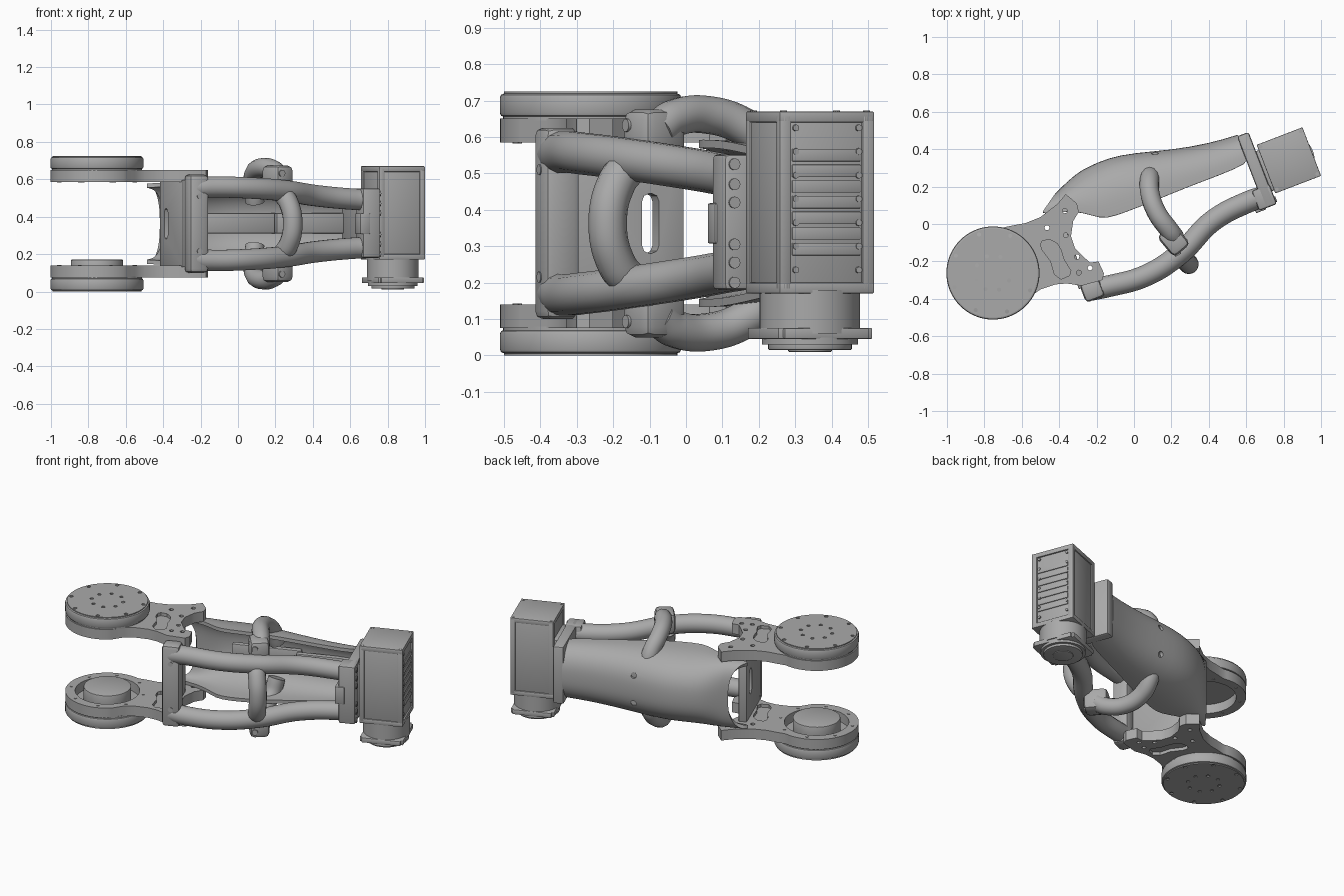
import bpy, bmesh, math
from mathutils import Vector, Matrix

if "Cube" in bpy.data.objects:
    bpy.data.objects.remove(bpy.data.objects["Cube"])

MID = 0.3625                      # mirror height between upper and lower halves
TILT = math.radians(21)           # heading of the link
LINK = Matrix.Rotation(TILT, 4, 'Z')
PIVOT = (-0.754, -0.262)

grey = bpy.data.materials.new("machined grey")
grey.use_nodes = True
grey.diffuse_color = (0.40, 0.40, 0.40, 1)
grey.node_tree.nodes["Principled BSDF"].inputs["Base Color"].default_value = (0.40, 0.40, 0.40, 1)


def flip(z, s):
    return MID + s * (z - MID)


def span(a, b, s):
    return sorted((flip(a, s), flip(b, s)))


def select(obj):
    bpy.ops.object.select_all(action='DESELECT')
    obj.select_set(True)
    bpy.context.view_layer.objects.active = obj


def finish(obj, angle=35):
    select(obj)
    if obj.type == 'CURVE':
        bpy.ops.object.convert(target='MESH')
        obj = bpy.context.object
    for m in list(obj.modifiers):
        bpy.ops.object.modifier_apply(modifier=m.name)
    obj.data.materials.clear()
    obj.data.materials.append(grey)
    bpy.ops.object.shade_smooth_by_angle(angle=math.radians(angle))
    return obj


def from_bmesh(name, bm, bevel=0):
    bmesh.ops.recalc_face_normals(bm, faces=bm.faces)
    me = bpy.data.meshes.new(name)
    bm.to_mesh(me)
    bm.free()
    obj = bpy.data.objects.new(name, me)
    bpy.context.collection.objects.link(obj)
    if bevel:
        b = obj.modifiers.new("bevel", 'BEVEL')
        b.width, b.segments, b.limit_method = bevel, 2, 'ANGLE'
    return finish(obj)


def box(name, u, v, z, bevel=0.006, frame=LINK):
    """Box given by ranges along the link, across it and in height."""
    bm = bmesh.new()
    bmesh.ops.create_cube(bm, size=1)
    size = [r[1] - r[0] for r in (u, v, z)]
    mid = [(r[1] + r[0]) / 2 for r in (u, v, z)]
    bmesh.ops.transform(bm, matrix=frame @ Matrix.Translation(mid) @ Matrix.Diagonal((*size, 1)), verts=bm.verts)
    return from_bmesh(name, bm, bevel)


def cyl(name, r, base, axis, length, bevel=0, seg=16):
    bm = bmesh.new()
    bmesh.ops.create_cone(bm, cap_ends=True, segments=seg, radius1=r, radius2=r, depth=length)
    axis = Vector(axis).normalized()
    turn = axis.to_track_quat('Z', 'Y').to_matrix().to_4x4()
    bmesh.ops.transform(bm, matrix=Matrix.Translation(Vector(base) + axis * length / 2) @ turn, verts=bm.verts)
    return from_bmesh(name, bm, bevel)


def tube(name, points, r):
    cu = bpy.data.curves.new(name, 'CURVE')
    cu.dimensions, cu.bevel_depth, cu.bevel_resolution = '3D', r, 5
    cu.use_fill_caps, cu.resolution_u = True, 10
    sp = cu.splines.new('BEZIER')
    sp.bezier_points.add(len(points) - 1)
    for bp, p in zip(sp.bezier_points, points):
        bp.co = p
        bp.handle_left_type = bp.handle_right_type = 'AUTO'
    obj = bpy.data.objects.new(name, cu)
    bpy.context.collection.objects.link(obj)
    return finish(obj, 50)


def flat_plate(name, loops, z0, z1):
    """Extruded outline; every loop after the first is a hole."""
    cu = bpy.data.curves.new(name, 'CURVE')
    cu.dimensions, cu.fill_mode, cu.extrude = '2D', 'BOTH', (z1 - z0) / 2
    for loop in loops:
        sp = cu.splines.new('POLY')
        sp.points.add(len(loop) - 1)
        for p, c in zip(sp.points, loop):
            p.co = (c[0], c[1], 0, 1)
        sp.use_cyclic_u = True
    obj = bpy.data.objects.new(name, cu)
    bpy.context.collection.objects.link(obj)
    obj.location.z = (z0 + z1) / 2
    return finish(obj, 30)


def cut(obj, cutter):
    cutter.hide_render = True
    m = obj.modifiers.new("cut", 'BOOLEAN')
    m.object, m.operation, m.solver = cutter, 'DIFFERENCE', 'EXACT'
    finish(obj)
    bpy.data.objects.remove(cutter)


def ring(cx, cy, r, n, start=0, stop=360, ends=False):
    step = (stop - start) / (n - 1 if ends else n)
    return [(cx + r * math.cos(math.radians(start + i * step)),
             cy + r * math.sin(math.radians(start + i * step))) for i in range(n)]


# Fork arms with round pivot discs, upper and lower
outline = ring(*PIVOT, 0.248, 48, 78, 310, True) + [
    (-.55, -.385), (-.5, -.35), (-.42, -.323), (-.36, -.318), (-.28, -.33), (-.17, -.3), (-.16, -.265),
    (-.19, -.2), (-.235, -.207), (-.27, -.175), (-.315, -.13), (-.337, -.065), (-.325, .016),
    (-.295, .065), (-.305, .11), (-.365, .16), (-.41, .107), (-.5, .037), (-.58, .005), (-.65, -.008)]
window = [(-.49, -.09), (-.45, -.083), (-.41, -.105), (-.39, -.14), (-.375, -.19), (-.338, -.25),
          (-.345, -.275), (-.39, -.295), (-.425, -.27), (-.445, -.2), (-.49, -.14), (-.5, -.11)]
bolts = [(-.37, .07), (-.365, -.06), (-.465, -.02), (-.235, -.235), (-.295, -.26), (-.305, -.175)]
for s, side in ((1, "upper"), (-1, "lower")):
    flat_plate(side + "_fork_arm", [outline, window, ring(*PIVOT, .19, 48)] +
               [ring(x, y, .013, 12) for x, y in bolts], *span(.585, .65, s))
    flat_plate(side + "_pocket_floor", [window], *span(.605, .63, s))
    up = (0, 0, s)
    cyl(side + "_disc_neck", .24, (*PIVOT, flip(.645, s)), up, .015, 0, 64)
    cyl(side + "_pivot_disc", .249, (*PIVOT, flip(.655, s)), up, .064, .011, 64)
    holes = [ring(x, y, .011, 12) for r in (.219, .095) for x, y in ring(*PIVOT, r, 8, 20, 380)]
    flat_plate(side + "_disc_cap", [ring(*PIVOT, .238, 64)] + holes, *span(.718, .725, s))
    for x, y in ring(*PIVOT, .218, 8, 20, 380):
        cyl(side + "_arm_screw", .009, (x, y, flip(.588, s)), (0, 0, -s), .006, 0, 10)
cyl("pivot_boss", .14, (*PIVOT, .06), (0, 0, 1), .11, .005, 48)

# Front bar and slotted web joining the fork arms
box("front_bar", (-.39, -.28), (-.302, -.20), (.1, .625), .022)
web = box("web_plate", (-.40, -.35), (-.22, .13), (.13, .595))
cut(web, box("slot_cutter", (-.5, -.25), (.005, .055), (.28, .445), .022))
for s in (1, -1):
    spot = LINK @ Vector((-.335, -.296, flip(.51, s)))
    cyl("bar_screw", .015, spot, LINK @ Vector((0, -1, 0)), .009)

# Rear half-tube shell: along, spine, rim, half height, end notch
stations = [(-.45, .306, .225, .215, .12), (-.28, .34, .19, .222, .03), (-.19, .362, .12, .228, 0),
            (-.13, .374, .077, .23, 0), (0, .381, .076, .23, 0), (.136, .356, .076, .225, 0),
            (.33, .298, .083, .207, 0), (.53, .258, .08, .19, 0), (.69, .247, .085, .18, 0)]
bm = bmesh.new()
rows = []
for u, spine, rim, hz, notch in stations:
    row = []
    for i in range(21):
        t = math.pi * (i / 20 - .5)
        across = abs(math.cos(t)) ** .8
        height = math.copysign(abs(math.sin(t)) ** .8, t)
        row.append(bm.verts.new(LINK @ Vector((u + notch * across, rim + (spine - rim) * across, MID + hz * height))))
    rows.append(row)
for a, b in zip(rows, rows[1:]):
    for i in range(20):
        bm.faces.new((a[i], a[i + 1], b[i + 1], b[i]))
shell = from_bmesh("rear_shell", bm)
sub = shell.modifiers.new("smooth", 'SUBSURF')
sub.levels = 1
mid_face = shell.data.polygons[90]
outward = mid_face.normal.dot(LINK @ Vector((0, 1, 0))) > 0
thick = shell.modifiers.new("wall", 'SOLIDIFY')
thick.thickness, thick.offset = .022, (-1 if outward else 1)
finish(shell)
for s in (1, -1):
    cut(shell, cyl("hole_cutter", .018, LINK @ Vector((.24, .3, MID + s * .09)), LINK @ Vector((0, 1, 0)), .2))
box("shell_rib_rear", (-.1, .32), (.25, .285), (.31, .42))
box("shell_rib_front", (.3, .69), (.205, .24), (.31, .42))

# Tubular frame
for s, side in ((1, "upper"), (-1, "lower")):
    main = [(-.23, -.352, .553), (-.155, -.337, .558), (.07, -.273, .553), (.25, -.155, .538),
            (.42, .016, .512), (.61, .118, .494), (.69, .145, .49)]
    tube(side + "_main_tube", [(x, y, flip(z, s)) for x, y, z in main], .058)
    loop = [(.09, .27, .48), (.083, .235, .567), (.085, .165, .625), (.12, .064, .66), (.19, -.035, .65),
            (.22, -.075, .62)]
    tube(side + "_side_tube", [(x, y, flip(z, s)) for x, y, z in loop], .052)
    turn = Matrix.Translation((.21, -.085, 0)) @ Matrix.Rotation(math.radians(-50), 4, 'Z')
    box(side + "_tube_clamp", (-.07, .075), (-.058, .058), span(.54, .675, s), .028, turn)
    cyl(side + "_clamp_screw", .018, (.225, -.145, flip(.632, s)), (.5, -.85, 0), .025)
tube("cross_tube", [(.235, -.15, .525), (.27, -.19, .475), (.293, -.215, MID),
                    (.27, -.19, flip(.475, -1)), (.235, -.15, flip(.525, -1))], .053)

# Mounting flange at the motor
box("mount_flange", (.682, .748), (-.17, .24), (.18, .552), .012)
box("mount_foot", (.65, .752), (-.174, -.06), (.18, .552), .012)
box("mount_core", (.74, .775), (-.1, .13), (.2, .54))
box("mount_tab", (.63, .69), (-.18, -.1), (.307, .418))
for z in (.525, .47, .42):
    for s in (1, -1):
        cyl("flange_screw", .016, LINK @ Vector((.746, -.147, flip(z, s))), LINK @ Vector((1, 0, 0)), .012)

# Motor housing with corner columns, end caps and cooling fins
MU, MV = .895, .021
box("motor_core", (MU - .124, MU + .122), (MV - .133, MV + .132), (.175, .665))
for z0, z1, label in ((.17, .2, "lower"), (.64, .67, "upper")):
    box("motor_%s_cap" % label, (MU - .131, MU + .131), (MV - .139, MV + .139), (z0, z1), .004)
for a in (-1, 1):
    for b in (-1, 1):
        cu, cv = MU + a * .116, MV + b * .122
        box("corner_column", (cu - .015, cu + .015), (cv - .017, cv + .017), (.18, .66), .004)
        spot = LINK @ Vector((MU + a * .115, MV + b * .122, .668))
        cyl("cap_screw", .01, spot, (0, 0, 1), .004, 0, 10)
for i in range(7):
    z = .275 + i * .043
    box("cooling_fin", (MU + .115, MU + .127), (MV - .1, MV + .1), (z, z + .034), .002)
    for v in (-.09, .095):
        cyl("side_screw", .009, LINK @ Vector((MU + .12, MV + v, .235 + i * .065)), LINK @ Vector((1, 0, 0)), .01, 0, 10)

# Output shaft below the motor
cx, cy, _ = LINK @ Vector((MU, MV, 0))
cyl("output_neck", .138, (cx, cy, .06), (0, 0, 1), .12, 0, 48)
box("output_flange", (MU - .118, MU + .118), (MV - .139, MV + .139), (.045, .076), .004)
box("output_flange_cross", (MU - .131, MU + .131), (MV - .124, MV + .124), (.0455, .0755), .004)
cyl("output_ring", .132, (cx, cy, .03), (0, 0, 1), .02, 0, 48)
cyl("output_hub", .115, (cx, cy, .015), (0, 0, 1), .03, .004, 48)
cyl("output_shaft", .06, (cx, cy, .01), (0, 0, 1), .03, .003, 32)
